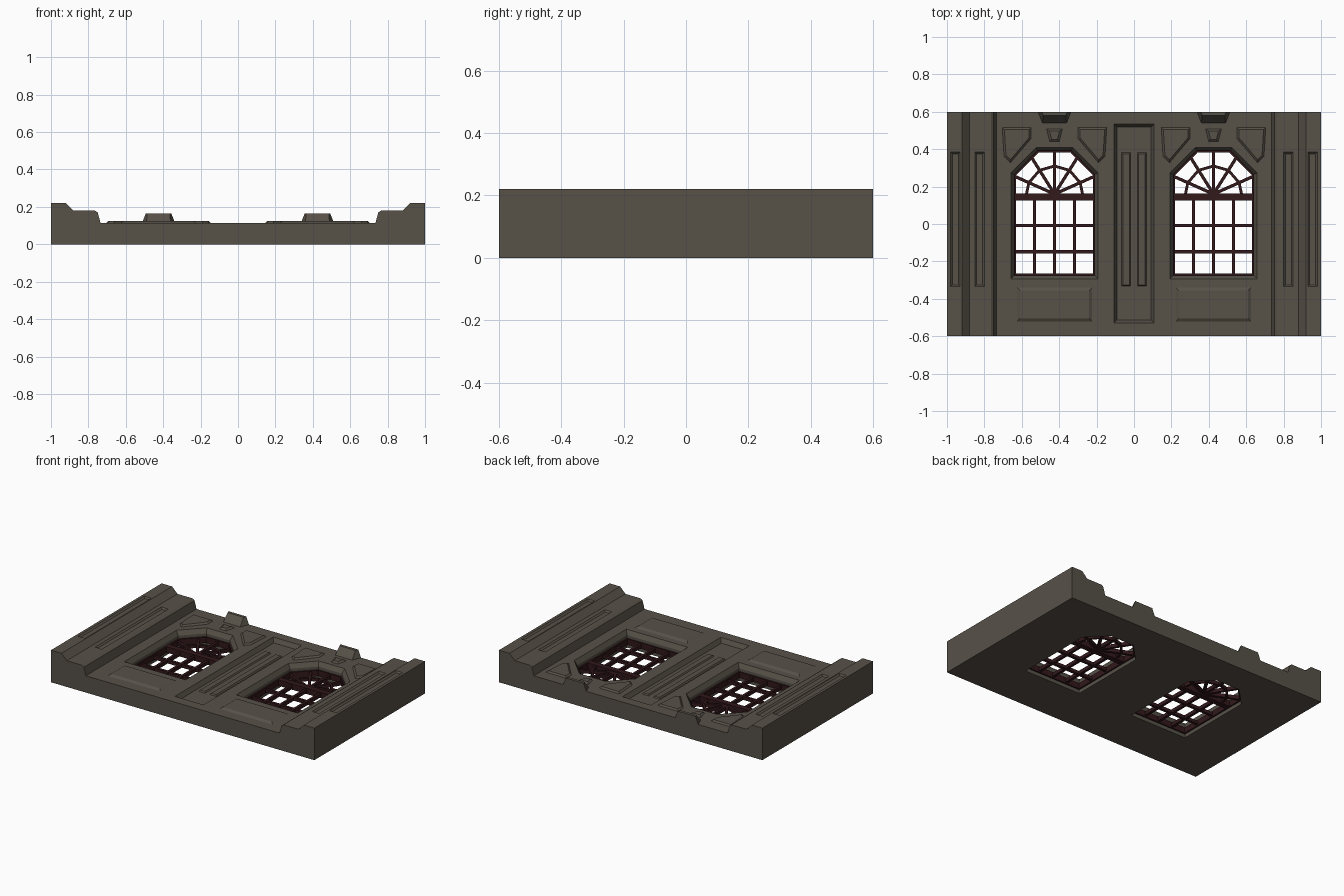
import bpy, bmesh, math
from mathutils import Vector

if "Cube" in bpy.data.objects:
    bpy.data.objects.remove(bpy.data.objects["Cube"])


def material(name, col):
    m = bpy.data.materials.new(name)
    m.diffuse_color = (*col, 1)
    m.use_nodes = True
    m.node_tree.nodes["Principled BSDF"].inputs["Base Color"].default_value = m.diffuse_color
    return m


STONE = material("stone", (0.095, 0.082, 0.064))
WOOD = material("dark_red_wood", (0.032, 0.009, 0.011))
WIN_X = 0.425


def loft(bm, low, high, z0, z1):
    """Closed solid between two matching outlines."""
    a = [bm.verts.new((x, y, z0)) for x, y in low]
    b = [bm.verts.new((x, y, z1)) for x, y in high]
    bm.faces.new(a[::-1])
    bm.faces.new(b)
    n = len(a)
    for i in range(n):
        j = (i + 1) % n
        bm.faces.new((a[i], a[j], b[j], b[i]))


def finish(bm, name, mat):
    bmesh.ops.recalc_face_normals(bm, faces=bm.faces)
    me = bpy.data.meshes.new(name)
    bm.to_mesh(me)
    bm.free()
    me.materials.append(mat)
    ob = bpy.data.objects.new(name, me)
    bpy.context.collection.objects.link(ob)
    return ob


def inset(poly, d):
    """Offset a convex counter-clockwise outline inward by d."""
    pts = [Vector(p) for p in poly]
    out = []
    for i, p in enumerate(pts):
        e1 = (p - pts[i - 1]).normalized()
        e2 = (pts[(i + 1) % len(pts)] - p).normalized()
        n1, n2 = Vector((-e1.y, e1.x)), Vector((-e2.y, e2.x))
        out.append(tuple(p + (n1 + n2) * d / (1 + n1.dot(n2))))
    return out


def rect(x0, y0, x1, y1):
    return [(x0, y0), (x1, y0), (x1, y1), (x0, y1)]


def shift(poly, dx):
    return [(x + dx, y) for x, y in poly]


def mirror(poly):
    return [(-x, y) for x, y in reversed(poly)]


def bar(bm, p, q, w, z0, z1):
    """Straight glazing bar from p to q."""
    p, q = Vector(p), Vector(q)
    d = (q - p).normalized() * w / 2
    n = Vector((-d.y, d.x))
    o = [p - n, q - n, q + n, p + n]
    loft(bm, o, o, z0, z1)


# wall slab with stepped pilasters, extruded along y
half = [(-1, 0), (-1, .22), (-.92, .22), (-.88, .18), (-.765, .18), (-.75, .17), (-.735, .115)]
profile = half + [(-x, z) for x, z in reversed(half)]
bm = bmesh.new()
loft(bm, profile, profile, -.6, .6)
for v in bm.verts:
    v.co = (v.co.x, v.co.z, v.co.y)
wall = finish(bm, "wall", STONE)

# cutters: window openings, centre recess, pilaster strips
opening = [(-.215, -.275), (.215, -.275), (.215, .265), (.09, .392), (-.09, .392), (-.215, .265)]
bm = bmesh.new()
for s in (-1, 1):
    hole = shift(opening, s * WIN_X)
    # straight reveal with a flared outer edge, as one stacked solid
    levels = [(-.05, hole), (.085, hole), (.115, inset(hole, -.018)), (.15, inset(hole, -.018))]
    rings = [[bm.verts.new((x, y, z)) for x, y in o] for z, o in levels]
    for a, b in zip(rings, rings[1:]):
        for i in range(6):
            j = (i + 1) % 6
            bm.faces.new((a[i], a[j], b[j], b[i]))
    bm.faces.new(rings[0][::-1])
    bm.faces.new(rings[-1])
    for cx, top in ((.955, .22), (.825, .18)):
        o = rect(s * cx - .026, -.335, s * cx + .026, .385)
        loft(bm, inset(o, .01), inset(o, -.002), top - .01, top + .002)
o = rect(-.108, -.53, .108, .535)
loft(bm, inset(o, .016), inset(o, -.001), .085, .117)
cutter = finish(bm, "wall_cutter", STONE)
cutter.hide_render = True
mod = wall.modifiers.new("cut", 'BOOLEAN')
mod.object = cutter
mod.solver = 'EXACT'
bpy.context.view_layer.objects.active = wall
wall.select_set(True)
bpy.ops.object.modifier_apply(modifier=mod.name)
bpy.data.objects.remove(cutter)

# raised strips inside the centre recess
bm = bmesh.new()
for x in (-.042, .042):
    o = rect(x - .028, -.335, x + .028, .385)
    loft(bm, o, inset(o, .01), .08, .093)
finish(bm, "centre_strips", STONE)

spandrel = [(-.275, .36), (-.235, .32), (-.12, .455), (-.12, .52), (-.285, .52)]
key_panel = [(-.03, .435), (.03, .435), (.05, .515), (-.05, .515)]
sill_panel = rect(-.21, -.53, .21, -.33)

for s, side in ((-1, "left"), (1, "right")):
    cx = s * WIN_X
    # raised wall panels around the window
    bm = bmesh.new()
    for poly, d in ((spandrel, .016), (mirror(spandrel), .016), (key_panel, .018), (sill_panel, .025)):
        o = shift(poly, cx)
        loft(bm, o, inset(o, d), .11, .125)
    finish(bm, side + "_panels", STONE)

    # sloping bracket at the top edge
    bm = bmesh.new()
    base = shift([(-.065, .535), (.065, .535), (.09, .6), (-.09, .6)], cx)
    top = shift([(-.06, .58), (.06, .58), (.068, .6), (-.068, .6)], cx)
    loft(bm, base, top, .11, .165)
    finish(bm, side + "_bracket", STONE)

    # window frame
    bm = bmesh.new()
    outer = shift(inset(opening, -.008), cx)
    inner = shift(inset(opening, .01), cx)
    for i in range(6):
        j = (i + 1) % 6
        o = [outer[i], outer[j], inner[j], inner[i]]
        loft(bm, o, o, .025, .065)
    finish(bm, side + "_window_frame", WOOD)

    # glazing bars, transom and fan light
    bm = bmesh.new()
    bar(bm, (cx - .215, .145), (cx + .215, .145), .038, .025, .065)
    for x in (-.107, 0, .107):
        bar(bm, (cx + x, -.275), (cx + x, .145), .018, .033, .057)
    for y in (-.008, -.148):
        bar(bm, (cx - .215, y), (cx + .215, y), .018, .034, .056)
    hub = Vector((cx, .16))
    angles = [math.radians(a) for a in (0, 24, 58, 90, 122, 156, 180)]
    arc = [hub + .15 * Vector((math.cos(a), math.sin(a))) for a in angles]
    for a, r in zip(angles[1:-1], (.235, .25, .232, .25, .235)):
        bar(bm, hub, hub + r * Vector((math.cos(a), math.sin(a))), .017, .033, .057)
    for p, q in zip(arc, arc[1:]):
        bar(bm, p, q, .015, .034, .056)
    finish(bm, side + "_glazing_bars", WOOD)
